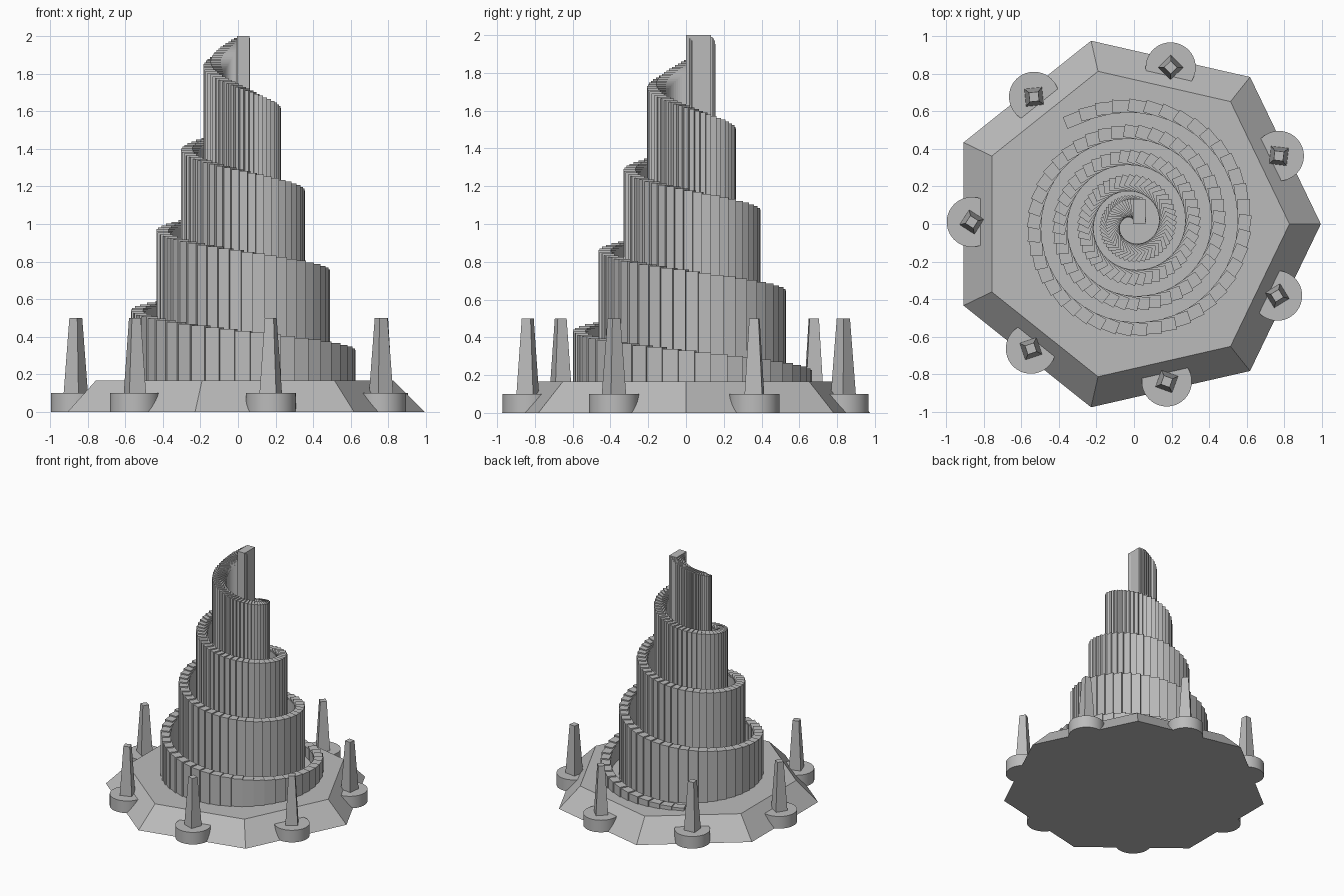
import bpy
import bmesh
from math import radians, tau
from mathutils import Matrix, Vector

if "Cube" in bpy.data.objects:
    bpy.data.objects.remove(bpy.data.objects["Cube"], do_unlink=True)

CENTRE = Vector((-0.006, 0, 0))

stone = bpy.data.materials.new("grey_stone")
stone.use_nodes = True
stone.diffuse_color = (0.5, 0.5, 0.5, 1)
stone.node_tree.nodes["Principled BSDF"].inputs["Base Color"].default_value = (0.5, 0.5, 0.5, 1)


def finish(name, bm):
    mesh = bpy.data.meshes.new(name)
    bm.to_mesh(mesh)
    bm.free()
    mesh.materials.append(stone)
    obj = bpy.data.objects.new(name, mesh)
    bpy.context.collection.objects.link(obj)
    return obj


def frustum(name, sides, r_bottom, r_top, z0, z1, centre, turn=0.0):
    bm = bmesh.new()
    place = (Matrix.Translation(centre + Vector((0, 0, (z0 + z1) / 2)))
             @ Matrix.Rotation(turn, 4, "Z"))
    bmesh.ops.create_cone(bm, cap_ends=True, segments=sides, radius1=r_bottom,
                          radius2=r_top, depth=z1 - z0)
    # Put the first corner on the local +x axis
    v = bm.verts[:][0].co
    start = Vector((1, 0)).angle_signed(Vector((v.x, v.y)))
    bmesh.ops.transform(bm, verts=bm.verts,
                        matrix=place @ Matrix.Rotation(start, 4, "Z"))
    return finish(name, bm)


# Seven-sided sloping base
SIDES = 7
frustum("base", SIDES, 1.0, 0.833, 0, 0.167, CENTRE)

# Ring of round footings, each with a tapered square pillar
for i in range(SIDES):
    angle = radians(25) + i * tau / SIDES
    spot = CENTRE + Matrix.Rotation(angle, 3, "Z") @ Vector((0.857, 0, 0))
    footing = frustum(f"footing_{i + 1}", 64, 0.133, 0.133, 0, 0.1, spot)
    bpy.ops.object.select_all(action="DESELECT")
    footing.select_set(True)
    bpy.context.view_layer.objects.active = footing
    bpy.ops.object.shade_smooth_by_angle()
    frustum(f"pillar_{i + 1}", 4, 0.066, 0.035, 0.1, 0.5, spot, angle + radians(13))

# Spiral wall of slabs that step down as they wind outward
STEPS_PER_TURN = 45
WIDTH, LENGTH, FLOOR = 0.067, 0.133, 0.05
bm = bmesh.new()
for i in range(195):
    turns = i / STEPS_PER_TURN
    radius = 0.139 * turns
    top = 2 - 0.42 * turns
    height = top - FLOOR
    slab = (Matrix.Translation(CENTRE)
            @ Matrix.Rotation(turns * tau, 4, "Z")
            @ Matrix.Translation((radius + WIDTH / 2, LENGTH / 2, FLOOR + height / 2))
            @ Matrix.Diagonal((WIDTH, LENGTH, height, 1)))
    bmesh.ops.create_cube(bm, size=1, matrix=slab)
finish("spiral_wall", bm)
